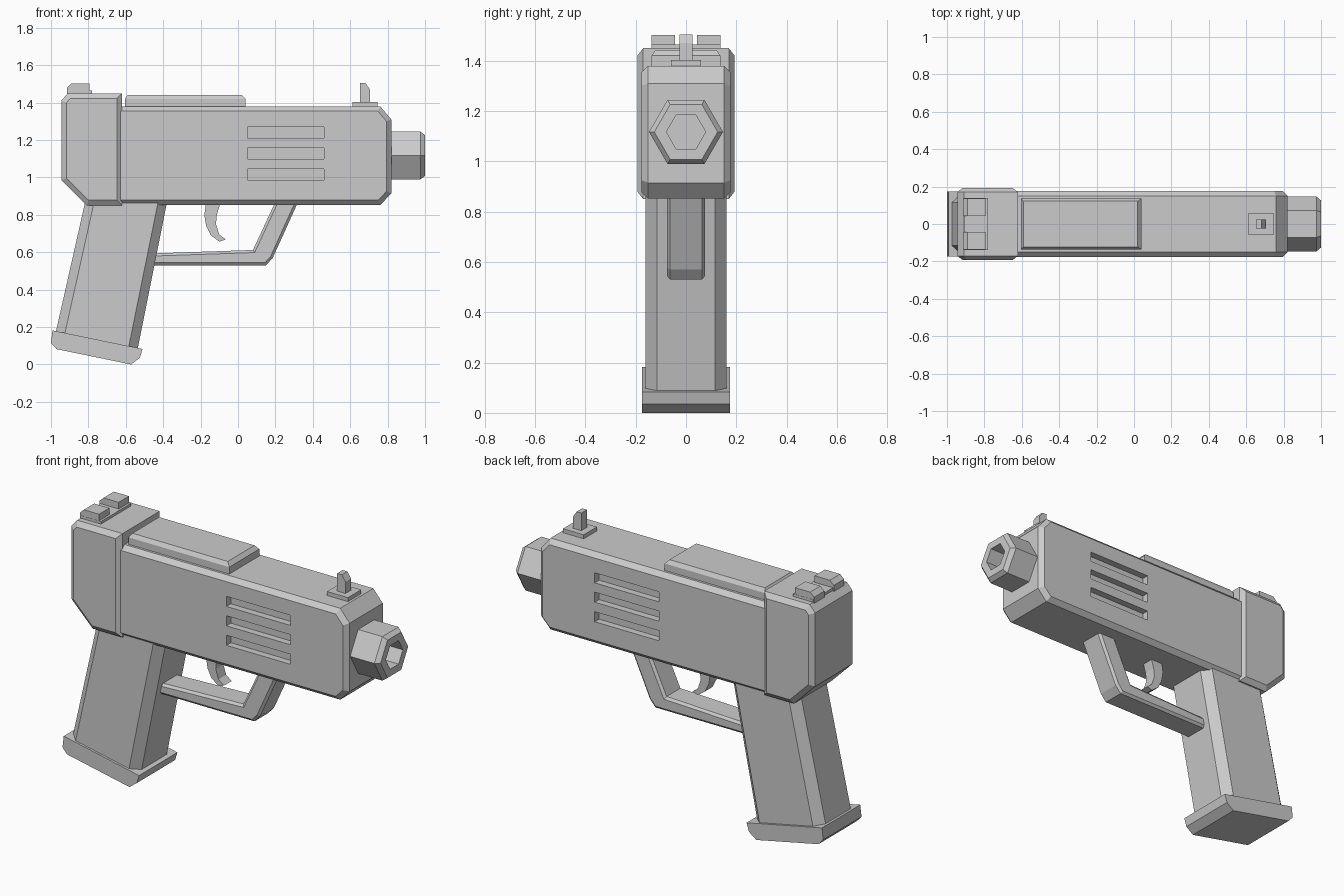
import bpy, bmesh, math
from mathutils import Vector

if "Cube" in bpy.data.objects:
    bpy.data.objects.remove(bpy.data.objects["Cube"])

mat = bpy.data.materials.new("plain grey")
mat.diffuse_color = (0.6, 0.6, 0.6, 1)
mat.use_nodes = True
mat.node_tree.nodes["Principled BSDF"].inputs["Base Color"].default_value = mat.diffuse_color


def loft(name, rings):
    """Closed solid through a list of equal-length point rings, capped at both ends."""
    bm = bmesh.new()
    loops = [[bm.verts.new(p) for p in r] for r in rings]
    for a, b in zip(loops, loops[1:]):
        for i in range(len(a)):
            j = (i + 1) % len(a)
            bm.faces.new((a[i], a[j], b[j], b[i]))
    bm.faces.new(loops[0])
    bm.faces.new(loops[-1][::-1])
    bmesh.ops.recalc_face_normals(bm, faces=bm.faces)
    me = bpy.data.meshes.new(name)
    bm.to_mesh(me)
    bm.free()
    me.materials.append(mat)
    ob = bpy.data.objects.new(name, me)
    bpy.context.collection.objects.link(ob)
    return ob


def inset(pts, d):
    """Offset a clockwise outline inwards by d with mitred corners."""
    out = []
    for i, p in enumerate(pts):
        p = Vector(p)
        a = (p - Vector(pts[i - 1])).normalized()
        b = (Vector(pts[(i + 1) % len(pts)]) - p).normalized()
        na, nb = Vector((a.y, -a.x)), Vector((b.y, -b.x))
        out.append(p + (na + nb) * d / (1 + na.dot(nb)))
    return out


def prism(name, pts, half, edge=0, drop=0, y=0):
    """Side outline (x, z), clockwise, extruded across y with chamfered cheeks."""
    levels = [(-half, edge), (drop - half, 0), (half - drop, 0), (half, edge)]
    if not edge:
        levels = [(-half, 0), (half, 0)]
    return loft(name, [[(p[0], y + h, p[1]) for p in inset(pts, e)] for h, e in levels])


def rect(x0, x1, z0, z1):
    return [(x0, z0), (x0, z1), (x1, z1), (x1, z0)]


# Main housing with three shallow slots in each cheek
body = prism("main_housing", [(-0.7, 0.852), (-0.7, 1.38), (0.76, 1.38), (0.82, 1.31),
                              (0.82, 0.915), (0.76, 0.852)], 0.177, 0.026, 0.026)
for side in (-1, 1):
    for z in (1.015, 1.128, 1.24):
        cutter = prism("slot_cutter", rect(0.05, 0.46, z - 0.029, z + 0.029), 0.04, y=side * 0.177)
        cutter.hide_render = True
        mod = body.modifiers.new("slot", 'BOOLEAN')
        mod.operation, mod.solver, mod.object = 'DIFFERENCE', 'EXACT', cutter
        bpy.context.view_layer.objects.active = body
        bpy.ops.object.modifier_apply(modifier=mod.name)
        bpy.data.objects.remove(cutter)

# Rear block
prism("rear_block", [(-0.81, 0.85), (-0.945, 0.985), (-0.945, 1.41), (-0.91, 1.45),
                     (-0.62, 1.45), (-0.62, 0.85)], 0.192, 0.028, 0.022)

# Raised top cover with a chamfered rim
def slab(x0, x1, w, z):
    return [(x0, -w, z), (x0, w, z), (x1, w, z), (x1, -w, z)]

loft("top_cover", [slab(-0.605, 0.04, 0.137, 1.37), slab(-0.605, 0.04, 0.137, 1.42),
                   slab(-0.59, 0.02, 0.122, 1.442)])

# Rear sight: base plate and two posts
prism("rear_sight_base", rect(-0.91, -0.78, 1.44, 1.465), 0.138)
for y in (-0.09, 0.09):
    prism("rear_sight_post", [(-0.915, 1.44), (-0.915, 1.48), (-0.89, 1.503),
                              (-0.793, 1.503), (-0.793, 1.44)], 0.047, y=y)

# Front sight
prism("front_sight_base", rect(0.612, 0.745, 1.37, 1.403), 0.06)
prism("front_sight_blade", [(0.652, 1.39), (0.652, 1.505), (0.682, 1.505),
                            (0.705, 1.47), (0.705, 1.39)], 0.025)

# Hexagonal muzzle with a blind hexagonal bore
def hexagon(x, r):
    return [(x, r * math.cos(i * math.pi / 3), 1.117 + r * math.sin(i * math.pi / 3))
            for i in range(6)]

loft("muzzle", [hexagon(0.8, 0.147), hexagon(0.975, 0.147), hexagon(1.0, 0.126),
                hexagon(1.0, 0.078), hexagon(0.88, 0.078)])

# Slanted grip with chamfered corners
def grip_ring(shift, z_at):
    outline = [(-0.82, 0.115), (-0.772, 0.162), (-0.43, 0.162), (-0.382, 0.115)]
    outline += [(x, -y) for x, y in reversed(outline)]
    return [(x + shift, y, z_at(x + shift)) for x, y in outline]

loft("grip", [grip_ring(0.003, lambda x: 0.87),
              grip_ring(-0.158, lambda x: 0.16 - 0.206 * (x + 0.995))])

# Grip base pad
prism("grip_base", [(-0.97, 0.082), (-1.0, 0.115), (-0.992, 0.182), (-0.51, 0.083),
                    (-0.525, 0.035), (-0.572, 0.0)], 0.175)

# Trigger guard
prism("trigger_guard", [(-0.5, 0.53), (-0.5, 0.592), (0.08, 0.612), (0.2, 0.87),
                        (0.322, 0.87), (0.186, 0.57), (0.15, 0.53)], 0.075, 0.014, 0.012)

# Curved trigger
prism("trigger", [(-0.1, 0.657), (-0.145, 0.69), (-0.17, 0.74), (-0.18, 0.8), (-0.17, 0.87),
                  (-0.092, 0.87), (-0.113, 0.8), (-0.118, 0.75), (-0.1, 0.695),
                  (-0.065, 0.668)], 0.035)
